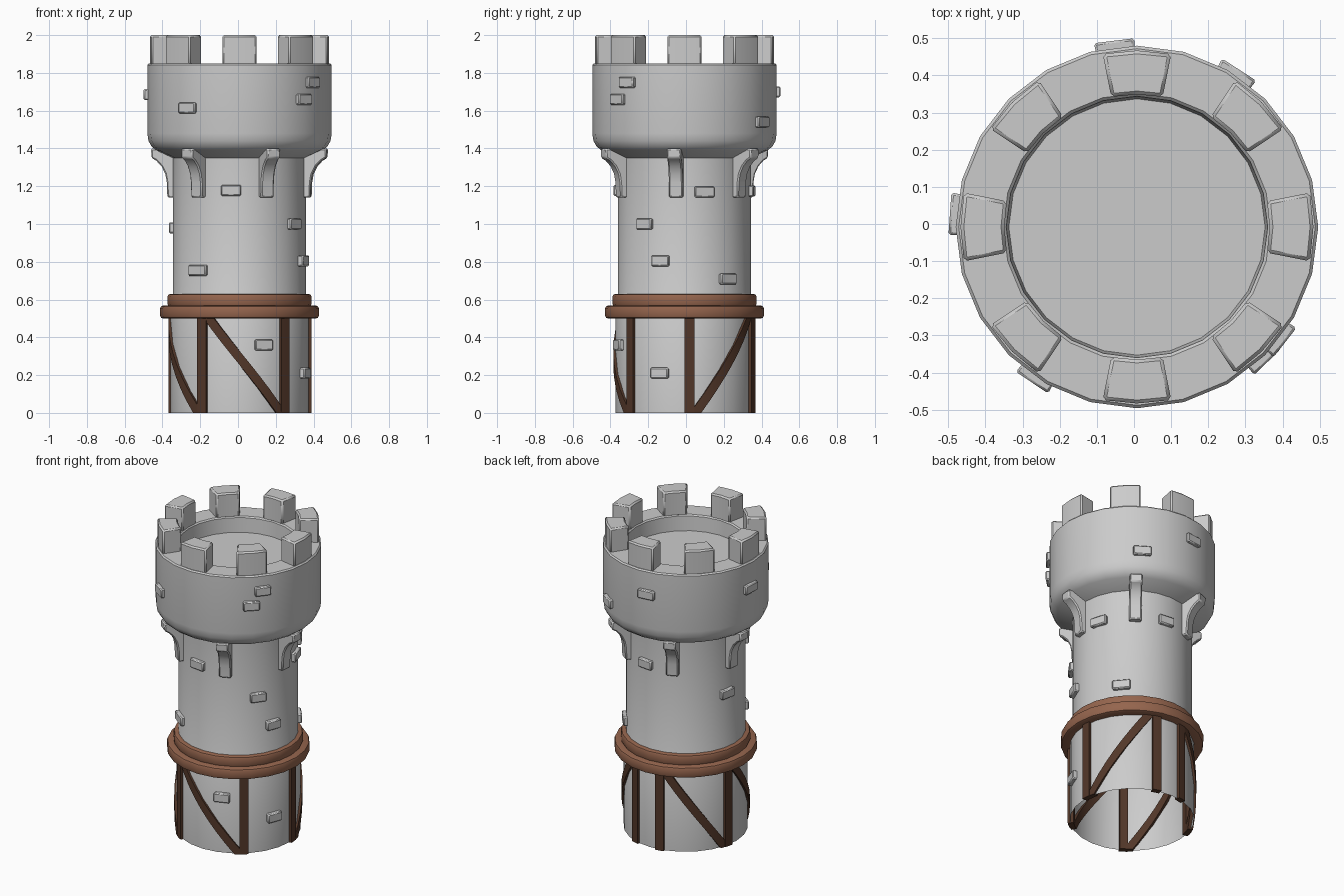
import bpy, bmesh
from math import sin, cos, radians, degrees, pi

if "Cube" in bpy.data.objects:
    bpy.data.objects.remove(bpy.data.objects["Cube"])

CX, CY = 0.008, -0.008      # tower axis
SIDES = 24


def polar(r, deg, z):
    return (CX + r * cos(radians(deg)), CY + r * sin(radians(deg)), z)


def material(name, colour):
    m = bpy.data.materials.new(name)
    m.diffuse_color = (*colour, 1)
    m.use_nodes = True
    m.node_tree.nodes["Principled BSDF"].inputs["Base Color"].default_value = m.diffuse_color
    return m


def finish(name, bm, mat=None, bevel=0.0):
    bmesh.ops.remove_doubles(bm, verts=bm.verts, dist=1e-5)
    bmesh.ops.recalc_face_normals(bm, faces=bm.faces)
    me = bpy.data.meshes.new(name)
    bm.to_mesh(me)
    bm.free()
    ob = bpy.data.objects.new(name, me)
    bpy.context.collection.objects.link(ob)
    if mat:
        me.materials.append(mat)
    if bevel:
        b = ob.modifiers.new("Bevel", "BEVEL")
        b.width = bevel
        b.segments = 1
        b.limit_method = 'ANGLE'
    return ob


def lathe(name, profile, closed=False, mat=None):
    bm = bmesh.new()
    vs = [bm.verts.new((CX + r, CY, z)) for r, z in profile]
    pairs = list(zip(vs, vs[1:])) + ([(vs[-1], vs[0])] if closed else [])
    edges = [bm.edges.new(p) for p in pairs]
    bmesh.ops.spin(bm, geom=vs + edges, cent=(CX, CY, 0), axis=(0, 0, 1),
                   angle=2 * pi, steps=SIDES, use_merge=True)
    return finish(name, bm, mat)


def skin(name, rings, mat=None, bevel=0.0):
    # bridge equal loops of points and cap both ends
    bm = bmesh.new()
    rings = [[bm.verts.new(p) for p in ring] for ring in rings]
    n = len(rings[0])
    for a, b in zip(rings, rings[1:]):
        for i in range(n):
            j = (i + 1) % n
            bm.faces.new((a[i], a[j], b[j], b[i]))
    bm.faces.new(rings[0])
    bm.faces.new(rings[-1])
    return finish(name, bm, mat, bevel)


def curved_slab(name, path, half, r0, r1, cols=1, mat=None, bevel=0.0):
    # block wrapped round the tower, following (angle, z) points
    offs = [-half + 2 * half * i / cols for i in range(cols + 1)]
    rings = [[polar(r1, a + o, z) for o in offs] +
             [polar(r0, a + o, z) for o in reversed(offs)] for a, z in path]
    return skin(name, rings, mat, bevel)


ring_brown = material("ring_brown", (0.30, 0.13, 0.075))
beam_brown = material("beam_brown", (0.085, 0.038, 0.022))

# tower shaft, flared crown, parapet and roof floor
lathe("tower_body", [
    (0.365, 0), (0.365, 0.53), (0.352, 0.56), (0.352, 1.35), (0.44, 1.39),
    (0.465, 1.41), (0.482, 1.44), (0.488, 1.48), (0.488, 1.842), (0.48, 1.85),
    (0.36, 1.85), (0.352, 1.842), (0.345, 1.75), (0, 1.75)])

# two stacked wooden rings
for name, r, z0, z1 in (("lower_ring", 0.42, 0.50, 0.568),
                        ("upper_ring", 0.381, 0.562, 0.63)):
    c = 0.014
    lathe(name, [(0.34, z0), (r - c, z0), (r - c * 0.3, z0 + c * 0.3), (r, z0 + c),
                 (r, z1 - c), (r - c * 0.3, z1 - c * 0.3), (r - c, z1), (0.34, z1)],
          True, ring_brown)

# battlements
for i in range(8):
    curved_slab("merlon", [(i * 45, 1.84), (i * 45, 2.0)], 11.2, 0.357, 0.475,
                2, None, 0.009)

# curved brackets under the crown
bracket = [(0.335, 1.14), (0.381, 1.14), (0.384, 1.22), (0.392, 1.265),
           (0.412, 1.305), (0.44, 1.335), (0.466, 1.35), (0.468, 1.40), (0.335, 1.40)]
for i in range(6):
    a = -127 + i * 60
    t = radians(a)
    sides = []
    for s in (-0.037, 0.037):
        sides.append([(CX + r * cos(t) - s * sin(t), CY + r * sin(t) + s * cos(t), z)
                      for r, z in bracket])
    skin("bracket", sides, None, 0.007)

# timber uprights and braces round the base
for a in (-122, -50, 4, 73, 101, 167):
    curved_slab("timber_upright", [(a, 0), (a, 0.52)], 4.1, 0.345, 0.38, 2, beam_brown)
for top, bottom in ((-117, -54), (66, 9), (106, 163), (173, 234)):
    path = [(bottom + (top - bottom) * k / 8, 0.51 * k / 8) for k in range(9)]
    curved_slab("timber_brace", path, 4.6, 0.345, 0.377, 2, beam_brown)

# raised stones: angle, height, width, outer radius
stones = [
    (-124, 1.615, 0.105, 0.508), (-46, 1.66, 0.10, 0.508), (-38, 1.75, 0.10, 0.508),
    (176, 1.685, 0.115, 0.508), (97, 1.70, 0.11, 0.508), (57, 1.54, 0.11, 0.508),
    (-97, 1.178, 0.11, 0.376), (-36, 1.00, 0.10, 0.376), (-128, 0.755, 0.12, 0.376),
    (-20.5, 0.805, 0.10, 0.38), (168, 0.98, 0.105, 0.376), (17, 1.17, 0.11, 0.376),
    (40, 0.71, 0.11, 0.376), (84, 1.175, 0.105, 0.376),
    (-70, 0.36, 0.10, 0.39), (-20.5, 0.21, 0.10, 0.39)]
for a, z, w, r in stones:
    h = 0.029
    curved_slab("wall_stone", [(a, z - h), (a, z + h)], degrees(w / 2 / r),
                r - 0.05, r, 1, None, 0.006)

# smooth shading with sharp edges kept
for ob in bpy.context.collection.objects:
    ob.select_set(True)
    bpy.context.view_layer.objects.active = ob
bpy.ops.object.shade_smooth_by_angle(angle=radians(30))
